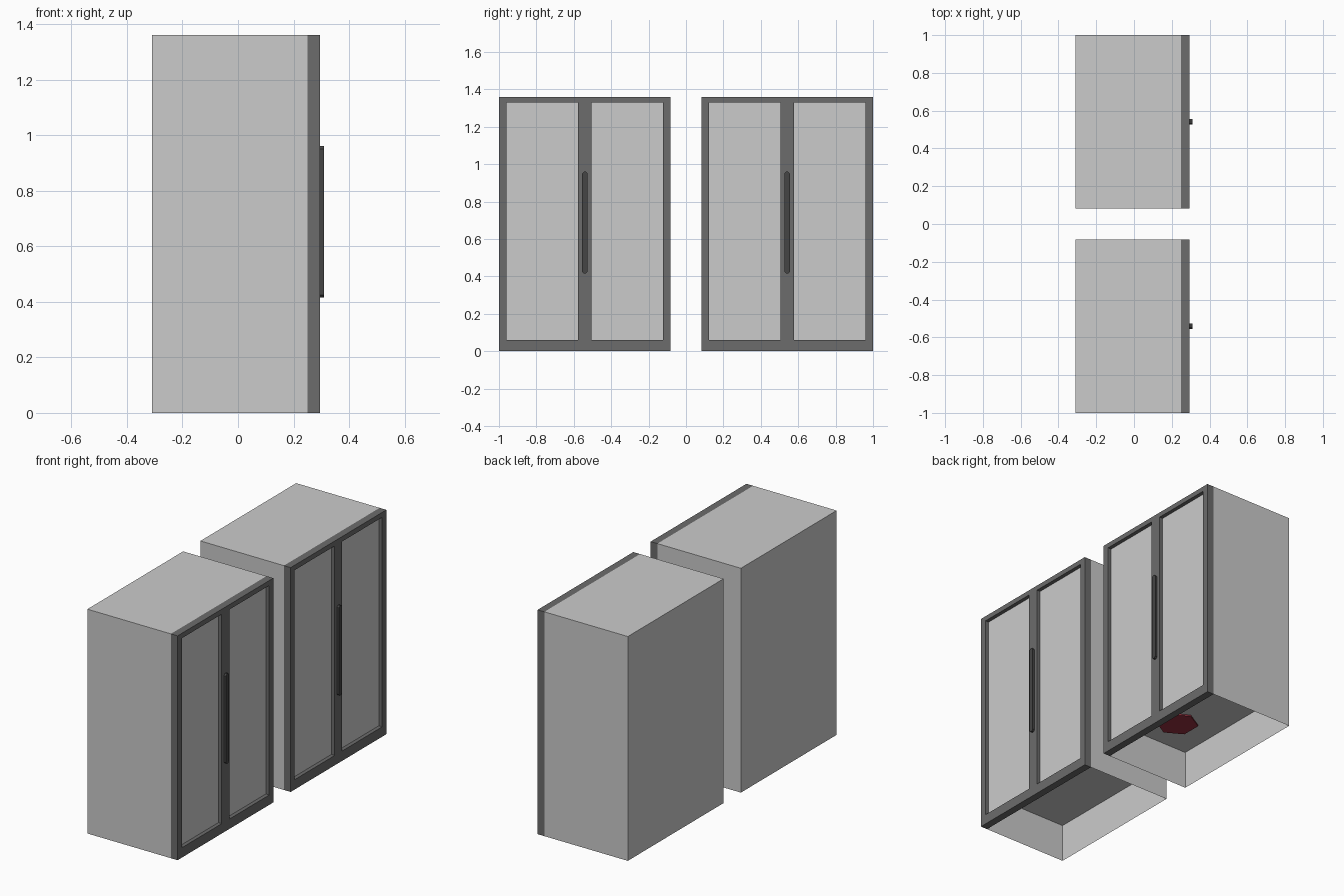
import bpy, bmesh, math

if "Cube" in bpy.data.objects:
    bpy.data.objects.remove(bpy.data.objects["Cube"])

H = 1.36                      # cabinet height
Y0, Y1 = 0.083, 1.0           # cabinet extent along y (mirrored for the other)
XB, XF, XD = -0.31, 0.25, 0.295   # back, body front, door front


def material(name, color):
    m = bpy.data.materials.new(name)
    m.diffuse_color = (*color, 1)
    m.use_nodes = True
    m.node_tree.nodes["Principled BSDF"].inputs["Base Color"].default_value = m.diffuse_color
    return m


DARK = material("frame_grey", (0.15, 0.15, 0.15))
BLACK = material("handle_grey", (0.06, 0.06, 0.06))
RED = material("red", (0.3, 0.03, 0.05))
YELLOW = material("yellow", (0.6, 0.45, 0.08))


def finish(name, bm, mat=None):
    bmesh.ops.recalc_face_normals(bm, faces=bm.faces)
    me = bpy.data.meshes.new(name)
    bm.to_mesh(me)
    bm.free()
    ob = bpy.data.objects.new(name, me)
    bpy.context.collection.objects.link(ob)
    if mat:
        me.materials.append(mat)
    return ob


def box_bm(x0, x1, y0, y1, z0, z1):
    bm = bmesh.new()
    bmesh.ops.create_cube(bm, size=1)
    for v in bm.verts:
        v.co.x = x1 if v.co.x > 0 else x0
        v.co.y = y1 if v.co.y > 0 else y0
        v.co.z = z1 if v.co.z > 0 else z0
    return bm


def door_frame(name, s):
    # grid of cells with two openings, extruded to the frame depth
    ys = [Y0, 0.122, 0.505, 0.577, 0.96, Y1]
    zs = [0, 0.06, 1.33, H]
    bm = bmesh.new()
    v = [[bm.verts.new((XF, s * y, z)) for z in zs] for y in ys]
    for i in range(5):
        for j in range(3):
            if j == 1 and i in (1, 3):
                continue
            bm.faces.new((v[i][j], v[i + 1][j], v[i + 1][j + 1], v[i][j + 1]))
    ret = bmesh.ops.extrude_face_region(bm, geom=bm.faces[:], use_keep_orig=True)
    for g in ret["geom"]:
        if isinstance(g, bmesh.types.BMVert):
            g.co.x = XD
    return finish(name, bm, DARK)


def handle(name, s):
    # long bar with clipped ends
    yc, w, c = s * 0.541, 0.015, 0.010
    z0, z1 = 0.415, 0.96
    pts = [(-w, z0 + c), (-w + c, z0), (w - c, z0), (w, z0 + c),
           (w, z1 - c), (w - c, z1), (-w + c, z1), (-w, z1 - c)]
    bm = bmesh.new()
    f = bm.faces.new([bm.verts.new((XD - 0.003, yc + y, z)) for y, z in pts])
    ret = bmesh.ops.extrude_face_region(bm, geom=[f], use_keep_orig=True)
    for g in ret["geom"]:
        if isinstance(g, bmesh.types.BMVert):
            g.co.x = 0.309
    return finish(name, bm, BLACK)


def disc(name, r, z0, z1, mat):
    bm = bmesh.new()
    bmesh.ops.create_cone(bm, cap_ends=True, segments=6, radius1=r, radius2=r, depth=z1 - z0)
    bmesh.ops.translate(bm, verts=bm.verts, vec=(-0.06, 0.31, (z0 + z1) / 2))
    return finish(name, bm, mat)


for s, side in ((1, "left"), (-1, "right")):
    # thin body shell, open underneath and behind the doors
    bm = box_bm(XB, XF, s * Y0, s * Y1, 0, H)
    bm.normal_update()
    lows = [f for f in bm.faces
            if all(v.co.z < 0.01 for v in f.verts) or all(v.co.x > XF - 0.01 for v in f.verts)]
    bmesh.ops.delete(bm, geom=lows, context='FACES_ONLY')
    body = finish(side + "_cabinet_body", bm)
    # raised inner floor
    finish(side + "_inner_floor",
           box_bm(XB + 0.001, XF, s * (Y0 + 0.001), s * (Y1 - 0.001), 0.23, 0.245))
    # doors
    door_frame(side + "_door_frame", s)
    for k, (a, b) in enumerate(((0.122, 0.505), (0.577, 0.96))):
        finish(f"{side}_door_panel_{k + 1}", box_bm(0.262, 0.272, s * a, s * b, 0.06, 1.33))
    handle(side + "_handle", s)

# stored dish poking through one inner floor
disc("dish_base", 0.12, 0.222, 0.26, RED)
disc("dish_rim", 0.10, 0.26, 0.28, YELLOW)
